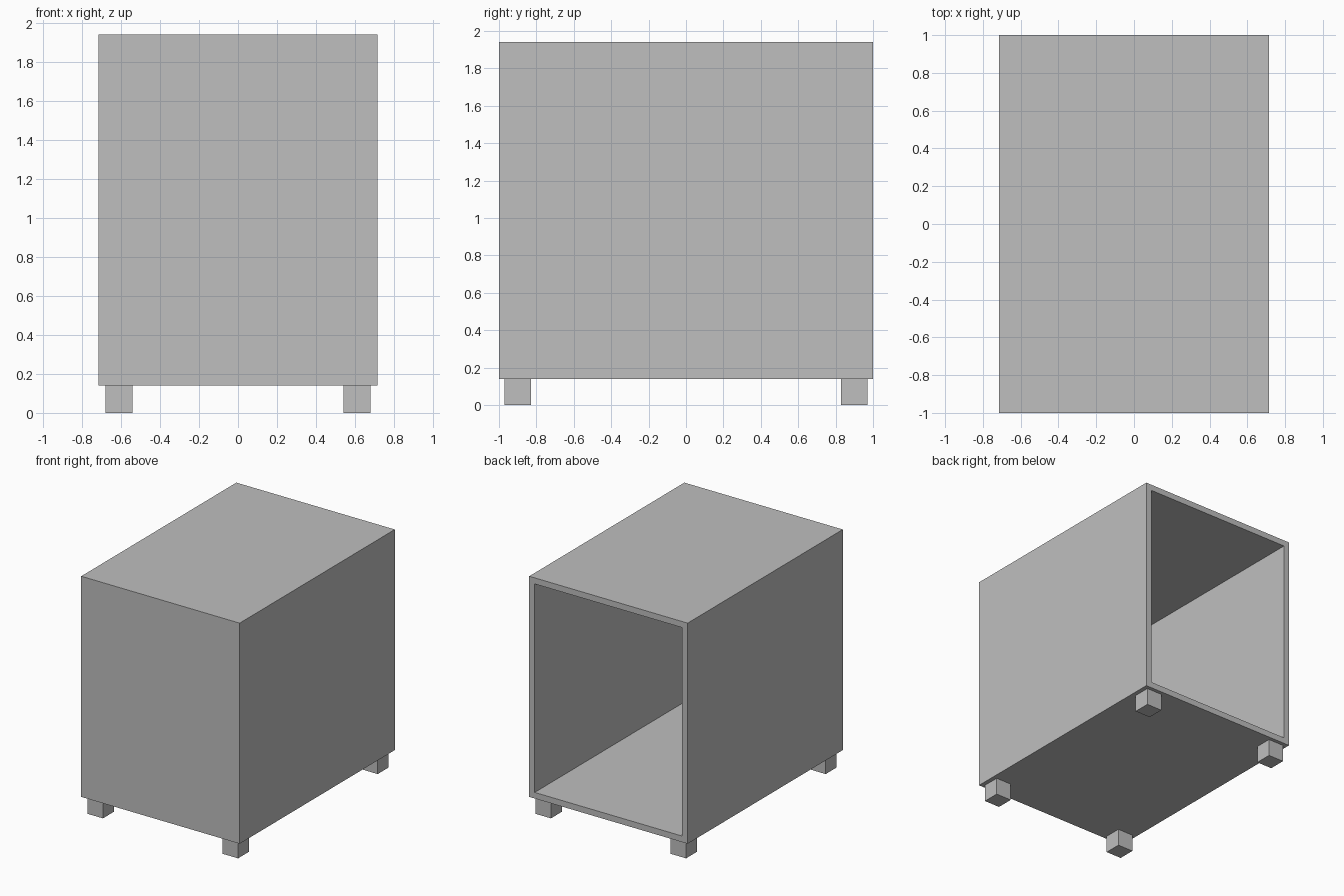
import bpy
import bmesh
from mathutils import Matrix, Vector

cube = bpy.data.objects.get("Cube")
if cube:
    bpy.data.objects.remove(cube, do_unlink=True)

W, D = 1.43, 2.0          # outer width and depth
Z0, Z1 = 0.14, 1.94       # bottom and top of the body
WALL = 0.07               # panel thickness
FOOT = 0.14               # foot cube size

grey = bpy.data.materials.new("plain grey")
grey.use_nodes = True
colour = (0.52, 0.52, 0.52, 1)
grey.diffuse_color = colour
grey.node_tree.nodes["Principled BSDF"].inputs["Base Color"].default_value = colour


def box(name, size, centre):
    bm = bmesh.new()
    bmesh.ops.create_cube(bm, size=1, matrix=Matrix.Diagonal((*size, 1)))
    return finish(name, bm, centre)


def finish(name, bm, centre):
    mesh = bpy.data.meshes.new(name)
    bm.to_mesh(mesh)
    bm.free()
    mesh.materials.append(grey)
    obj = bpy.data.objects.new(name, mesh)
    obj.location = centre
    bpy.context.collection.objects.link(obj)
    return obj


# Cabinet body: a box whose back face is inset and pushed in to form the cavity
bm = bmesh.new()
bmesh.ops.create_cube(bm, size=1, matrix=Matrix.Diagonal((W, D, Z1 - Z0, 1)))
bm.normal_update()
back = [f for f in bm.faces if f.normal.y > 0.9]
bmesh.ops.inset_region(bm, faces=back, thickness=WALL)
pushed = bmesh.ops.extrude_discrete_faces(bm, faces=back)["faces"]
bmesh.ops.translate(bm, verts=pushed[0].verts, vec=Vector((0, WALL - D, 0)))
bmesh.ops.recalc_face_normals(bm, faces=bm.faces)
finish("cabinet_body", bm, (0, 0, (Z0 + Z1) / 2))

# Four cube feet near the corners
for side, x in (("left", 0.61), ("right", -0.61)):
    for end, y in (("front", -0.9), ("back", 0.9)):
        box(f"{end}_{side}_foot", (FOOT, FOOT, FOOT), (x, y, FOOT / 2))
